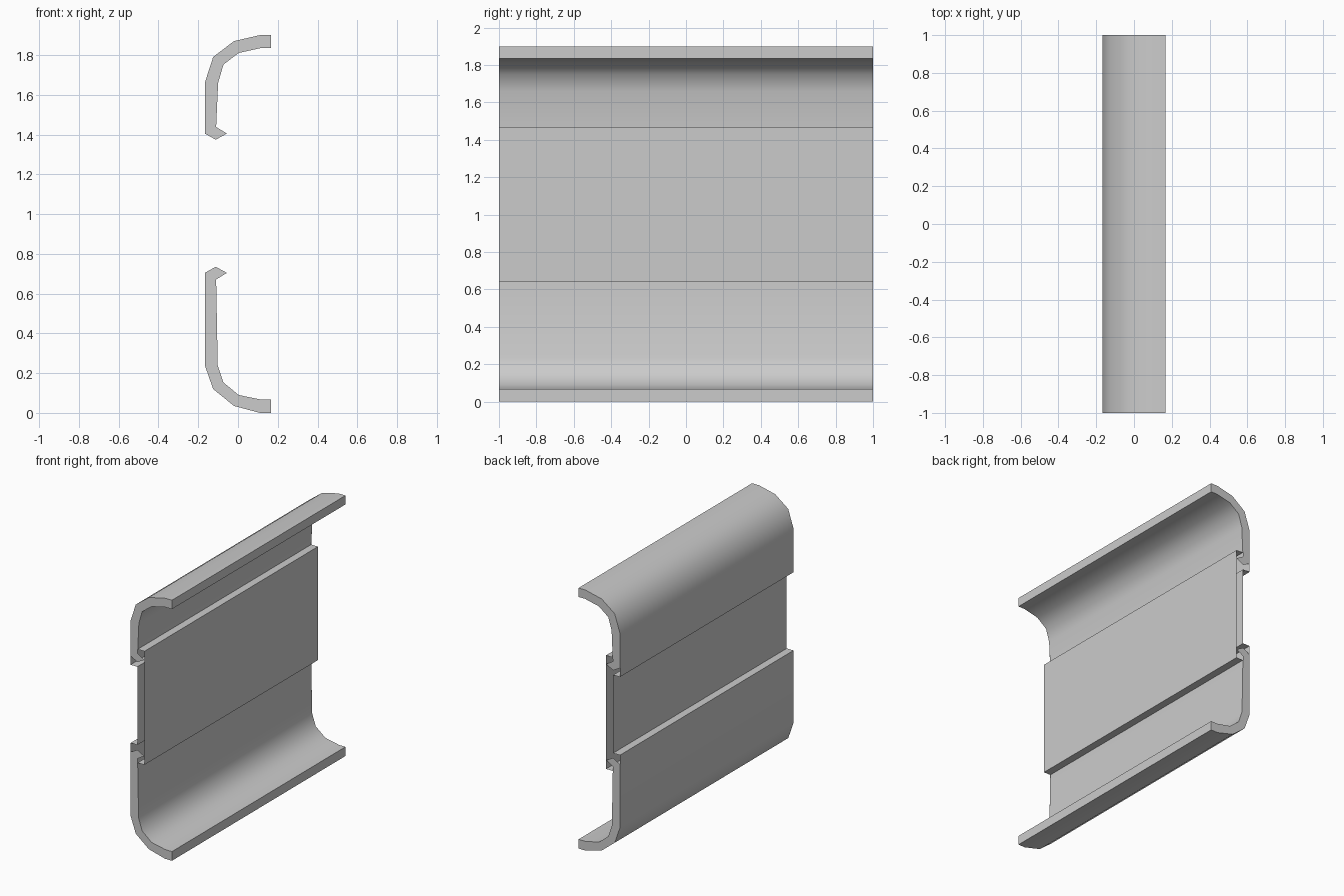
import bpy, bmesh

if "Cube" in bpy.data.objects:
    bpy.data.objects.remove(bpy.data.objects["Cube"])

# Wall section in (x, z), from the top lip down to the bottom lip
outer_top = [(.167, 1.9), (.11, 1.9), (-.02, 1.87), (-.125, 1.79), (-.167, 1.66), (-.167, 1.47)]
outer_bottom = [(-.167, .64), (-.167, .24), (-.125, .12), (-.02, .035), (.11, 0), (.167, 0)]
inner_top = [(.167, 1.835), (.115, 1.835), (.003, 1.81), (-.073, 1.752), (-.1, 1.66), (-.11, 1.468)]
inner_bottom = [(-.11, .64), (-.102, .24), (-.073, .153), (.003, .09), (.115, .067), (.167, .067)]
# The middle panel steps inward from the flanges
outer_step = [(-.167, 1.34), (-.112, 1.34), (-.112, .77), (-.167, .77)]
inner_step = [(-.055, 1.468), (-.055, 1.404), (-.055, .704), (-.055, .64)]


def make_object(name, bm):
    mesh = bpy.data.meshes.new(name)
    bm.to_mesh(mesh)
    bm.free()
    obj = bpy.data.objects.new(name, mesh)
    bpy.context.collection.objects.link(obj)
    return obj


# Long wall, open at both ends
ring = outer_top + outer_step + outer_bottom
ring += (inner_top + inner_step + inner_bottom)[::-1]
bm = bmesh.new()
front = [bm.verts.new((x, -1, z)) for x, z in ring]
back = [bm.verts.new((x, 1, z)) for x, z in ring]
for i in range(len(ring)):
    j = (i + 1) % len(ring)
    bm.faces.new((front[i], back[i], back[j], front[j]))
wall = make_object("stepped_wall", bm)
bpy.context.view_layer.objects.active = wall
wall.select_set(True)
bpy.ops.object.shade_smooth_by_angle(angle=0.72)
wall.select_set(False)


# End caps: only the curved flanges and their pointed hooks are closed
def flange_caps(name, outer, inner, hook):
    bm = bmesh.new()
    outline = outer + hook + inner[::-1]
    for y in (-1, 1):
        face = bm.faces.new([bm.verts.new((x, y, z)) for x, z in outline])
        face.normal_update()
        if face.normal.y * y < 0:
            face.normal_flip()
    return make_object(name, bm)


flange_caps("upper_flange_caps", outer_top[:5], inner_top[:5],
            [(-.167, 1.405), (-.112, 1.374), (-.056, 1.405), (-.11, 1.438)])
flange_caps("lower_flange_caps", outer_bottom[:0:-1], inner_bottom[:0:-1],
            [(-.167, .704), (-.112, .735), (-.056, .704), (-.11, .671)])
